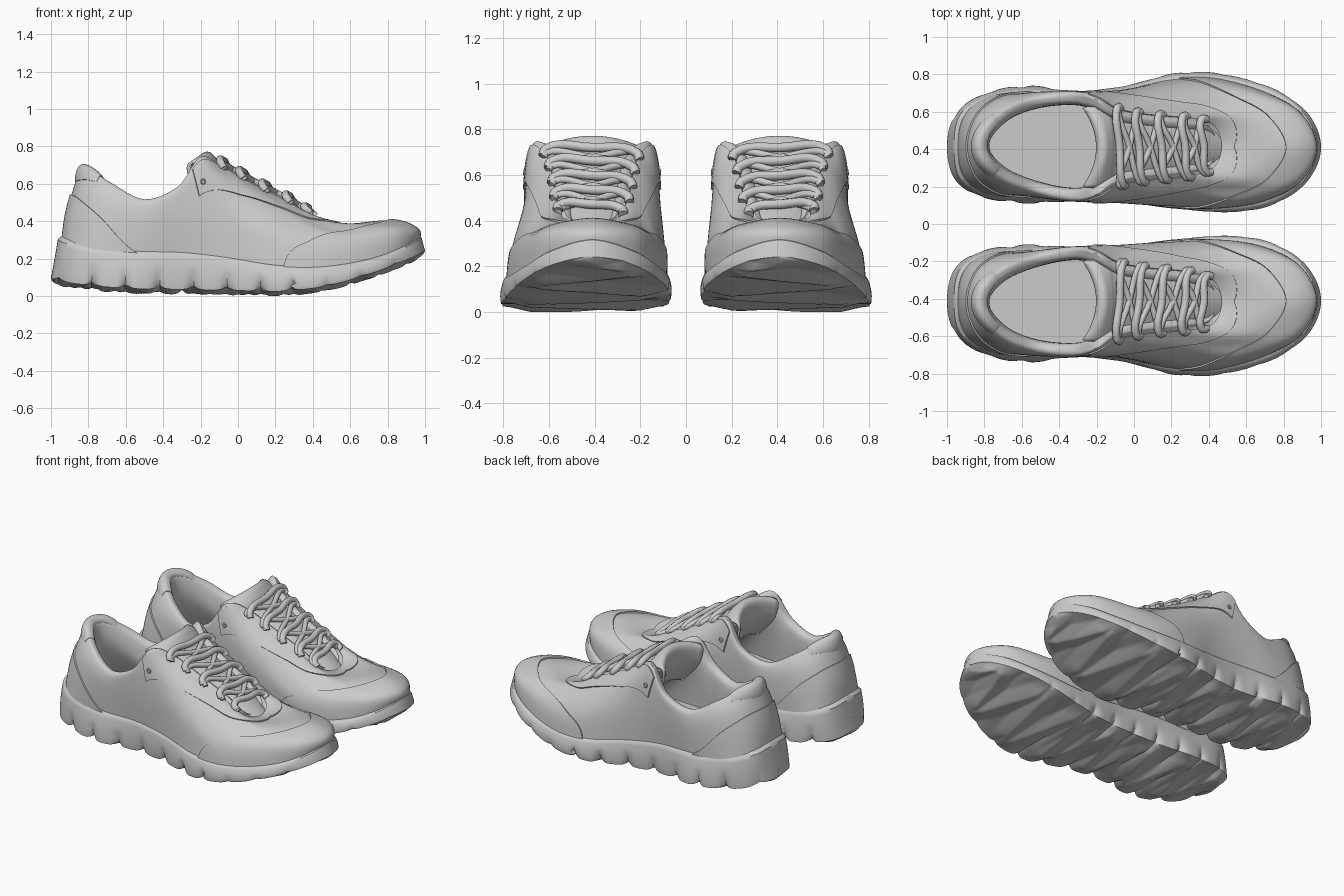
import bpy, bmesh, math
from mathutils import Vector as V

if "Cube" in bpy.data.objects:
    bpy.data.objects.remove(bpy.data.objects["Cube"])

# Control rings: (x, half width, z) from heel centre round to front centre
BASE = [(-.94, 0, .26), (-.905, .165, .25), (-.78, .255, .23), (-.55, .275, .21), (-.3, .275, .20), (-.05, .295, .17),
        (.2, .335, .13), (.45, .34, .13), (.7, .285, .17), (.88, .18, .23), (.955, 0, .27)]
LOW = [(-.92, 0, .42), (-.875, .16, .42), (-.74, .25, .40), (-.54, .28, .34), (-.31, .29, .36), (-.10, .30, .40),
       (.12, .32, .36), (.37, .33, .28), (.63, .285, .30), (.86, .185, .345), (.96, 0, .355)]
HIGH = [(-.885, 0, .56), (-.835, .145, .56), (-.71, .237, .52), (-.52, .28, .44), (-.315, .295, .48), (-.15, .29, .58),
        (.02, .265, .55), (.24, .25, .455), (.46, .235, .37), (.68, .165, .38), (.80, 0, .405)]
EDGE = [(-.845, 0, .67), (-.80, .115, .655), (-.68, .21, .585), (-.5, .268, .502), (-.32, .29, .57), (-.2, .265, .725),
        (-.08, .20, .68), (.1, .17, .58), (.28, .155, .49), (.42, .12, .40), (.47, 0, .365)]
RIM = [(-.96, 0, .32), (-.93, .165, .30), (-.8, .26, .265), (-.57, .285, .24), (-.3, .285, .235), (-.03, .305, .205),
       (.21, .345, .165), (.47, .35, .16), (.73, .295, .20), (.905, .18, .27), (.98, 0, .32)]
TREAD = [(-1, 0, .09), (-.96, .17, .08), (-.82, .27, .06), (-.58, .315, .04), (-.3, .29, .035), (-.02, .31, .03),
         (.22, .355, .025), (.48, .365, .055), (.74, .31, .13), (.93, .18, .205), (1, 0, .24)]
INX = [1, .8, .4, 0, 0, 0, 0, 0, 0, -.5, -1]
INY = [0, .6, .9, 1, 1, 1, 1, 1, 1, .8, 0]


def inset(d, dz):
    return [(x + d * a, max(h - d * b, 0), z + dz) for (x, h, z), a, b in zip(EDGE, INX, INY)]


FOOTBED = [(x * .86 - .02, h * .84, .27) for x, h, z in BASE]
UPPER = [BASE, LOW, HIGH, EDGE, inset(.03, .014), inset(.063, -.02), inset(.068, -.15), FOOTBED]
SOLE = [RIM, [tuple((p + q) / 2 for p, q in zip(a, b)) for a, b in zip(RIM, TREAD)], TREAD]


def spline(p, t):
    a, b, c, d = p
    return .5 * (2 * b + (c - a) * t + (2 * a - 5 * b + 4 * c - d) * t * t + (3 * b - a - 3 * c + d) * t ** 3)


def ring_point(ring, u):
    i = math.floor(u)

    def pt(k):
        k %= 20
        x, h, z = ring[k] if k <= 10 else ring[20 - k]
        return V((x, h if k <= 10 else -h, z))
    return spline([pt(i + k) for k in (-1, 0, 1, 2)], u - i)


def surf(rings, u, v):
    n = len(rings) - 1
    i = min(max(math.floor(v), 0), n - 1)
    p = spline([ring_point(rings[min(max(i + k, 0), n)], u) for k in (-1, 0, 1, 2)], v - i)
    p.y += .41 + .04 * math.exp(-((p.x - .25) / .35) ** 2) * max(0, 1 - p.z / .5) + .015 * math.exp(-((p.x + .6) / .25) ** 2)
    return p


def normal(u, v):
    e = .02
    du = surf(UPPER, u + e, v) - surf(UPPER, u - e, v)
    dv = surf(UPPER, u, v + e) - surf(UPPER, u, v - e)
    return dv.cross(du).normalized()


def sheet(name, rows, wrap=False, cap=False, thick=0):
    bm = bmesh.new()
    g = [[bm.verts.new(p) for p in r] for r in rows]
    m = len(g[0])
    for a, b in zip(g, g[1:]):
        for j in range(m if wrap else m - 1):
            k = (j + 1) % m
            bm.faces.new((a[j], a[k], b[k], b[j]))
    if cap:
        bm.faces.new(g[-1])
    bmesh.ops.remove_doubles(bm, verts=bm.verts, dist=.0004)
    bmesh.ops.recalc_face_normals(bm, faces=bm.faces)
    me = bpy.data.meshes.new(name)
    bm.to_mesh(me)
    bm.free()
    ob = bpy.data.objects.new(name, me)
    bpy.context.collection.objects.link(ob)
    bpy.ops.object.select_all(action='DESELECT')
    ob.select_set(True)
    bpy.context.view_layer.objects.active = ob
    bpy.ops.object.shade_smooth_by_angle(angle=math.radians(40))
    if thick:
        s = ob.modifiers.new("thickness", 'SOLIDIFY')
        s.thickness, s.offset = thick, 0
    mir = ob.modifiers.new("other_shoe", 'MIRROR')
    mir.use_axis = (False, True, False)
    mir.use_mirror_merge = False
    return ob


def overlay(name, u0, u1, v0, v1, off, soft=False):
    # raised panel that follows the upper; v0 and v1 are functions of u
    def steps(n):
        return [0, .003] + [i / n for i in range(1, n)] + [.997, 1]
    rows = []
    for s in steps(50):
        u, row = u0 + (u1 - u0) * s, []
        for t in steps(14):
            v = v0(u) + (v1(u) - v0(u)) * t
            puff = (math.sin(math.pi * s) * math.sin(math.pi * t)) ** .4 if soft and 0 < s < 1 and 0 < t < 1 else 1
            o = -.006 if s in (0, 1) or t in (0, 1) else off * puff
            row.append(surf(UPPER, u, v) + normal(u, v) * o)
        rows.append(row)
    sheet(name, rows)


def tube(name, paths, r):
    cu = bpy.data.curves.new(name, 'CURVE')
    cu.dimensions, cu.bevel_depth, cu.bevel_resolution, cu.use_fill_caps = '3D', r, 3, True
    cu.resolution_u = 6
    for path in paths:
        for side in (1, -1):
            sp = cu.splines.new('BEZIER')
            sp.bezier_points.add(len(path) - 1)
            for b, p in zip(sp.bezier_points, path):
                b.co = (p[0], p[1] * side, p[2])
                b.handle_left_type = b.handle_right_type = 'AUTO'
    bpy.context.collection.objects.link(bpy.data.objects.new(name, cu))


# Upper with rolled collar, lining and footbed
NU = 120
vs = [i / 8 for i in range(25)] + [3 + i / 5 for i in range(1, 21)]
sheet("upper", [[surf(UPPER, 20 * i / NU, v) for i in range(NU)] for v in vs], wrap=True, cap=True)

# Stitched overlay panels
overlay("toe_guard", 6.2, 13.8, lambda u: 0, lambda u: .1 + 1.85 * max(0, math.cos((u - 10) / 3.8 * math.pi / 2)) ** .6, .008)
overlay("heel_counter", -3.2, 3.2, lambda u: 0, lambda u: .05 + 1.8 * (1 - (u / 3.2) ** 2), .009)
overlay("eyestay", 4.6, 15.4, lambda u: 2.75 - .85 * min(1, abs(u - 10) / 4), lambda u: 3.0, .008)
overlay("heel_tab", -1.5, 1.5, lambda u: 2.4 + .15 * u * u, lambda u: 4.8, .02, soft=True)

# Sole with scalloped sides and zigzag tread
rows = []
for i in range(221):
    u = 10 * i / 220
    sides = []
    for w, shift in ((u, .06), (20 - u, .12)):
        col = []
        for k in range(11):
            t = k / 10
            p = surf(SOLE, w, 2 * t)
            cy = surf(SOLE, 10, 1).y
            notch = (1 - abs(math.sin(math.pi * (p.x + shift) / .18))) ** 2
            amt = notch * max(0, t - .4) / .6 * (1 if p.x < .3 else .3)
            p.y += (cy - p.y) * .1 * amt + (p.y - cy) * .03 * math.sin(math.pi * t) * (1 if 0 < u < 10 else 0)
            p.z += .02 * amt * t
            if k == 0:
                p = V((p.x * .98, cy + (p.y - cy) * .96, p.z + .003))
            col.append(p)
        sides.append(col)
    a, b = sides[0][-1], sides[1][-1]
    across = []
    for k in range(1, 24):
        t = k / 24
        p = a.lerp(b, t)
        tri = abs((p.x / .3) % 1 * 2 - 1)
        edge = min(1, 6 * t, 6 * (1 - t)) * min(1, (a - b).length * 3)
        p.z = max(.0, p.z + edge * (.05 * min(abs(tri - t), .6) - .028))
        across.append(p)
    rows.append(sides[0] + across + sides[1][::-1])
sheet("sole", rows, wrap=True)

# Padded tongue folding over at the top: (x, z, half width, backward bow)
TONGUE = [(.5, .34, .12, 0), (.28, .495, .155, 0), (.1, .59, .17, 0), (-.08, .69, .195, .01), (-.125, .735, .21, .03),
          (-.155, .762, .215, .06), (-.185, .755, .215, .075), (-.195, .71, .21, .07), (-.18, .62, .2, .05), (-.1, .48, .2, 0)]
rows = []
for i in range(len(TONGUE) - 1):
    ctrl = [V(TONGUE[min(max(i + k, 0), len(TONGUE) - 1)]) for k in (-1, 0, 1, 2)]
    for j in range(6):
        x, z, h, bow = spline(ctrl, j / 6)
        rows.append([V((x - bow * s * s, .41 + h * s, z - .05 * s * s)) for s in [k / 10 - 1 for k in range(21)]])
sheet("tongue", rows, thick=.016)

# Laces: bars across the throat with crossing diagonals beneath
US = [6.0, 6.6, 7.25, 7.95, 8.6]


def lace(ua, ub, lift):
    a0, b0 = surf(UPPER, ua, 2.86), surf(UPPER, 20 - ub, 2.86)
    a1, b1 = surf(UPPER, ua, 3), surf(UPPER, 20 - ub, 3)
    a0 += normal(ua, 2.86) * .012
    b0 += normal(20 - ub, 2.86) * .012
    up = V((0, 0, lift))
    return [a0, a1 + up * .7, (a1 + b1) / 2 + up * 1.1, b1 + up * .7, b0]


tube("lace_bars", [lace(u - .08, u + .12, .038) for u in US], .021)
tube("lace_crosses", [lace(*p, .024) for a, b in zip(US, US[1:]) for p in ((a, b), (b, a))], .016)

# Spare eyelets beside the collar
rings = []
for u in (4.85, 15.15):
    c, n = surf(UPPER, u, 2.25), normal(u, 2.25)
    e = n.orthogonal().normalized()
    f = n.cross(e)
    rings.append([c + n * .009 + (e * math.cos(k * math.pi / 4) + f * math.sin(k * math.pi / 4)) * .012 for k in range(9)])
tube("eyelets", rings, .004)
